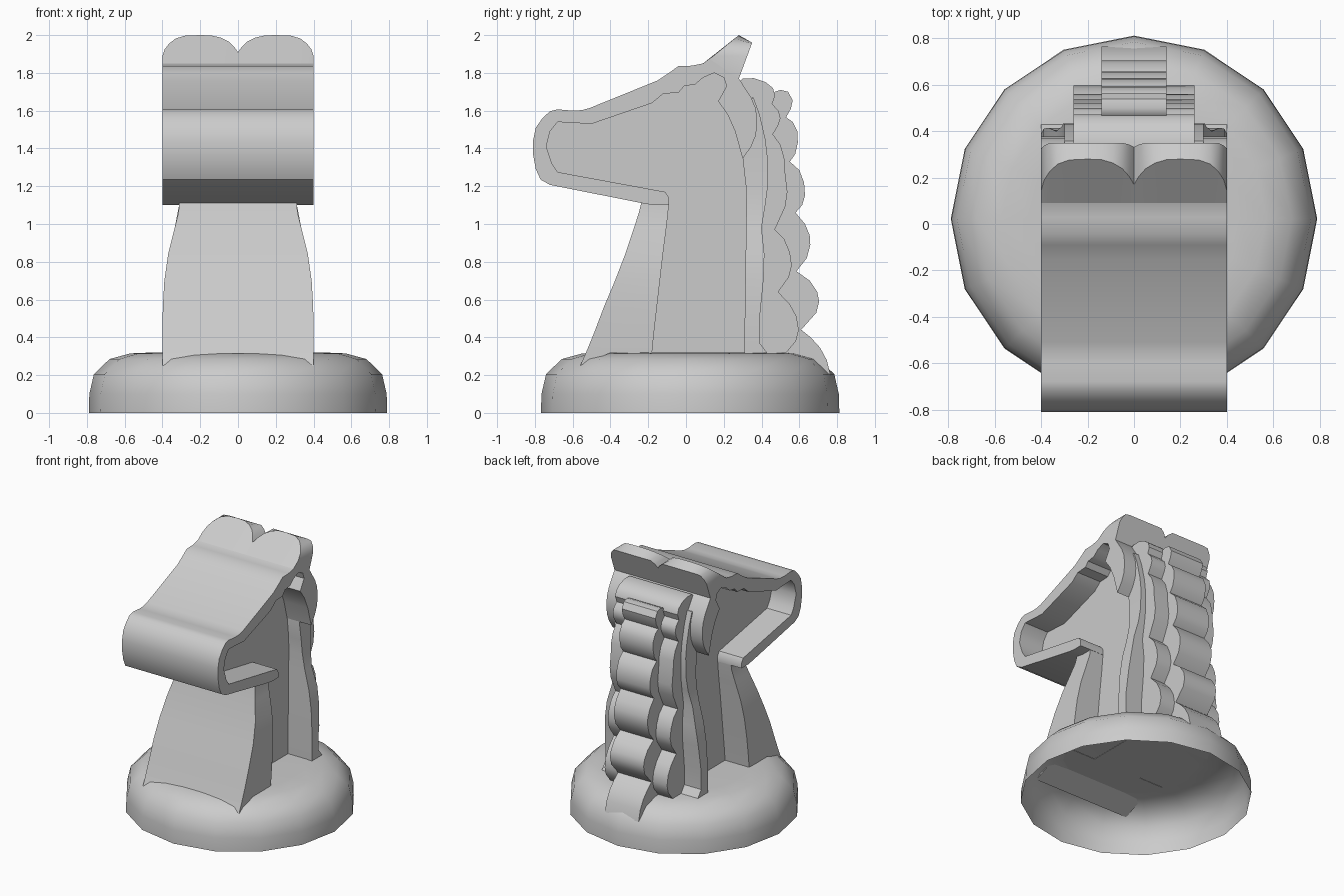
import bpy, bmesh, math


def finish(name, verts, faces):
    bm = bmesh.new()
    vs = [bm.verts.new(v) for v in verts]
    for f in faces:
        bm.faces.new([vs[i] for i in f])
    bmesh.ops.recalc_face_normals(bm, faces=bm.faces)
    mesh = bpy.data.meshes.new(name)
    bm.to_mesh(mesh)
    bm.free()
    obj = bpy.data.objects.new(name, mesh)
    bpy.context.collection.objects.link(obj)
    bpy.ops.object.select_all(action='DESELECT')
    obj.select_set(True)
    bpy.context.view_layer.objects.active = obj
    bpy.ops.object.shade_smooth_by_angle(angle=math.radians(35))
    return obj


def loft(name, rings, caps=True):
    """Join equal closed rings of points."""
    n = len(rings[0])
    verts = [p for r in rings for p in r]
    faces = [(k * n + i, k * n + (i + 1) % n, (k + 1) * n + (i + 1) % n, (k + 1) * n + i)
             for k in range(len(rings) - 1) for i in range(n)]
    if caps:
        faces.append(tuple(range(n)))
    faces.append(tuple(range(len(verts) - n, len(verts))))
    return finish(name, verts, faces)


def slab(name, profile, half):
    """Side profile (y, z) extruded across x."""
    return loft(name, [[(x, y, z) for y, z in profile] for x in (-half, half)])


def column(name, rows):
    """Upright block from rows of z, y front, y back, half width."""
    return loft(name, [[(-w, a, z), (w, a, z), (w, b, z), (-w, b, z)] for z, a, b, w in rows])


# Hollow sixteen-sided base
base = [(0.79, 0), (0.787, 0.1), (0.763, 0.205), (0.68, 0.285), (0.57, 0.315), (0.45, 0.32)]
loft("base", [[(r * math.cos(k * math.pi / 8), 0.022 + r * math.sin(k * math.pi / 8), z)
               for k in range(16)] for r, z in base], caps=False)

# Tapered chest, with a toe reaching down over the rim of the base
column("chest", [(0.318, -0.53, -0.18, 0.40), (0.42, -0.488, -0.17, 0.40),
                 (0.56, -0.435, -0.154, 0.398), (0.70, -0.376, -0.138, 0.39),
                 (0.84, -0.322, -0.122, 0.37), (0.98, -0.275, -0.104, 0.335),
                 (1.06, -0.25, -0.095, 0.315), (1.12, -0.235, -0.09, 0.31)])
slab("chest_toe", [(-0.56, 0.25), (-0.53, 0.318), (-0.40, 0.318)], 0.40)

# Recessed core of head and neck
slab("head_core", [(-0.25, 0.318), (-0.15, 1.13), (-0.70, 1.25), (-0.77, 1.42), (-0.70, 1.57),
                   (-0.5, 1.56), (-0.18, 1.68), (-0.04, 1.75), (0.15, 1.83), (0.27, 1.76),
                   (0.36, 1.74), (0.41, 1.65), (0.41, 0.318)], 0.2)

# Raised band around the face, ending in the cheek tab
slab("face_band", [(0.13, 1.87), (0.09, 1.85), (0.03, 1.838), (-0.04, 1.836),
                   (-0.09, 1.80), (-0.15, 1.76), (-0.51, 1.614), (-0.55, 1.603), (-0.60, 1.60),
                   (-0.68, 1.607), (-0.72, 1.597), (-0.76, 1.56), (-0.795, 1.51), (-0.81, 1.44),
                   (-0.81, 1.37), (-0.795, 1.29), (-0.77, 1.235), (-0.72, 1.207),
                   (-0.22, 1.108), (-0.17, 1.10), (-0.09, 1.10), (-0.09, 1.14), (-0.11, 1.17),
                   (-0.68, 1.275), (-0.71, 1.32),
                   (-0.74, 1.41), (-0.72, 1.49), (-0.68, 1.54), (-0.5, 1.53), (-0.18, 1.64),
                   (-0.12, 1.69), (-0.04, 1.695), (-0.01, 1.73), (0.05, 1.74), (0.09, 1.775),
                   (0.15, 1.80), (0.20, 1.775), (0.215, 1.73), (0.17, 1.65), (0.22, 1.58),
                   (0.26, 1.49), (0.30, 1.345), (0.345, 1.41), (0.37, 1.47), (0.377, 1.54),
                   (0.37, 1.61), (0.345, 1.67), (0.28, 1.77)], 0.4)

# Pair of rounded ears
half_ear = [(0, 1.91), (0.02, 1.938), (0.05, 1.966), (0.09, 1.986), (0.14, 1.998), (0.20, 2.0),
            (0.28, 1.997), (0.33, 1.982), (0.365, 1.955), (0.388, 1.925), (0.4, 1.89)]
ears = [(-x, h) for x, h in reversed(half_ear[1:])] + half_ear
rings = []
for x, h in ears:
    b = min(h, 1.96)
    section = [(0.09, 1.85), (0.17 + (h - 1.91) * 1.22, h),
               (0.28 + (b - 1.77) * 0.37, b), (0.28, 1.77)]
    rings.append([(x, y, z) for y, z in section])
loft("ears", rings)

# Outer mane layer, narrowing like the chest
column("mane_outer", [
    (0.318, 0.31, 0.43, 0.40), (0.37, 0.31, 0.39, 0.40), (0.50, 0.311, 0.39, 0.40),
    (0.70, 0.314, 0.41, 0.39), (0.84, 0.316, 0.415, 0.37), (0.98, 0.318, 0.40, 0.335),
    (1.10, 0.32, 0.42, 0.312), (1.2, 0.317, 0.433, 0.305), (1.35, 0.30, 0.432, 0.30),
    (1.45, 0.315, 0.42, 0.30), (1.58, 0.335, 0.39, 0.30), (1.67, 0.35, 0.357, 0.30)])

# Middle mane layer with wavy back edge
slab("mane_middle", [(0.36, 0.318), (0.34, 1.6), (0.27, 1.74), (0.30, 1.77), (0.36, 1.772),
                     (0.42, 1.752), (0.46, 1.72), (0.472, 1.68), (0.456, 1.635), (0.49, 1.60),
                     (0.50, 1.56), (0.487, 1.52), (0.46, 1.475), (0.50, 1.42), (0.52, 1.35),
                     (0.525, 1.27), (0.537, 1.17), (0.525, 1.09), (0.47, 0.97), (0.52, 0.92),
                     (0.55, 0.85), (0.56, 0.78), (0.545, 0.72), (0.488, 0.64), (0.55, 0.575),
                     (0.585, 0.51), (0.597, 0.44), (0.582, 0.38), (0.53, 0.318)], 0.26)

# Inner mane ridge of rounded locks
slab("mane_inner", [(0.40, 0.318), (0.40, 1.66), (0.455, 1.68), (0.47, 1.70), (0.50, 1.71),
                    (0.54, 1.70), (0.565, 1.655), (0.555, 1.61), (0.53, 1.565),
                    (0.565, 1.54), (0.59, 1.49), (0.592, 1.43), (0.578, 1.37), (0.55, 1.33),
                    (0.60, 1.285), (0.625, 1.22), (0.63, 1.15), (0.615, 1.10), (0.58, 1.06),
                    (0.63, 1.0), (0.655, 0.94), (0.658, 0.89), (0.64, 0.82), (0.585, 0.75),
                    (0.655, 0.70), (0.695, 0.64), (0.705, 0.59), (0.69, 0.53), (0.61, 0.44),
                    (0.66, 0.40), (0.71, 0.345), (0.745, 0.28), (0.765, 0.20),
                    (0.60, 0.305)], 0.14)
